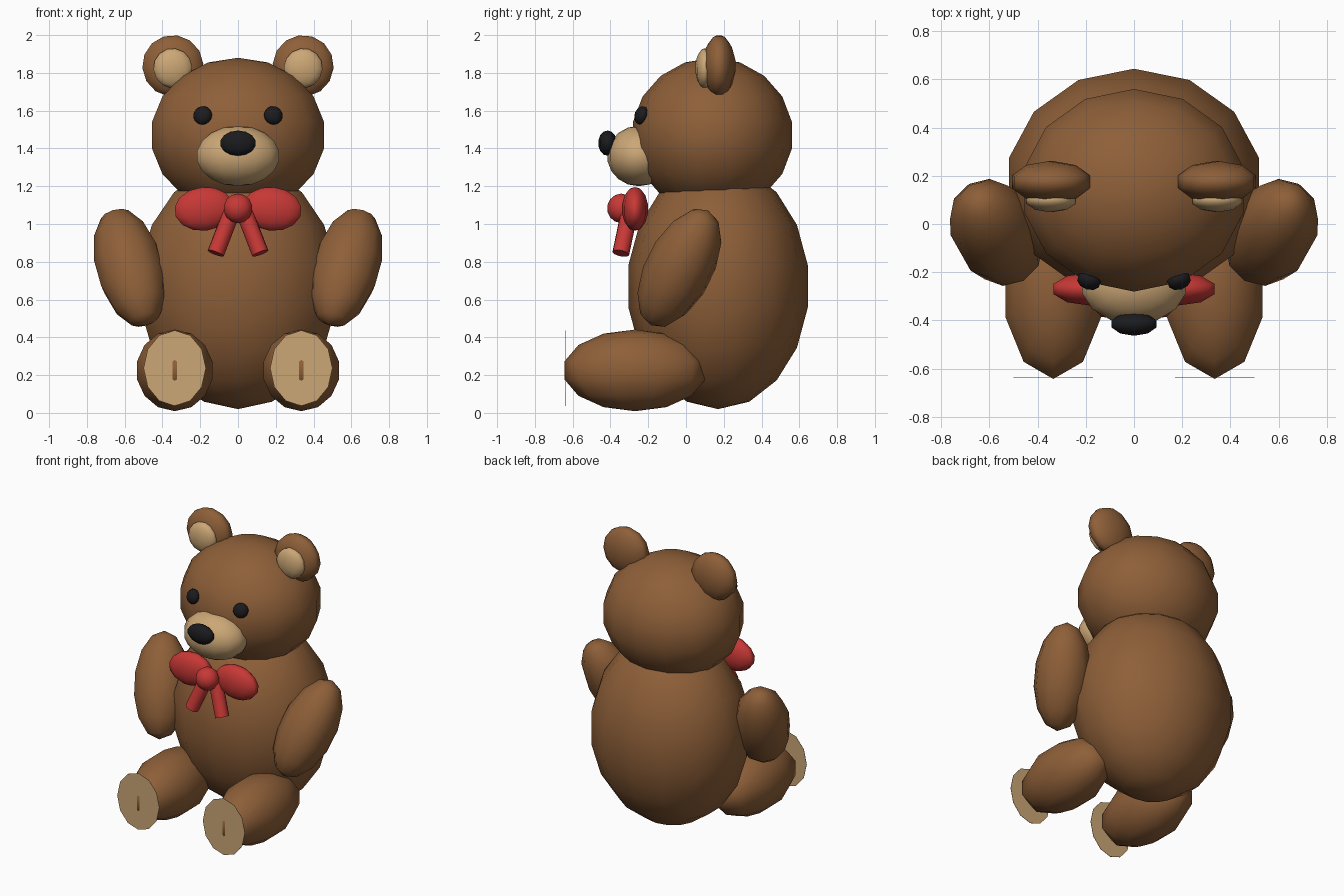
import bpy
from math import radians
from mathutils import Euler, Vector

cube = bpy.data.objects.get("Cube")
if cube:
    bpy.data.objects.remove(cube, do_unlink=True)


def material(name, rgb):
    mat = bpy.data.materials.new(name)
    mat.use_nodes = True
    mat.diffuse_color = (*rgb, 1)
    bsdf = mat.node_tree.nodes["Principled BSDF"]
    bsdf.inputs["Base Color"].default_value = (*rgb, 1)
    bsdf.inputs["Roughness"].default_value = 0.8
    return mat


brown = material("brown fur", (0.27, 0.115, 0.04))
cream = material("cream plush", (0.60, 0.385, 0.18))
black = material("black plastic", (0.011, 0.011, 0.013))
red = material("red ribbon", (0.57, 0.04, 0.036))


def finish(name, mat):
    obj = bpy.context.object
    obj.name = name
    obj.data.materials.append(mat)
    return obj


def ball(name, mat, loc, radii, segments=10, rings=7, rot=(0, 0, 0)):
    """Smooth low-poly ellipsoid."""
    bpy.ops.mesh.primitive_uv_sphere_add(segments=segments, ring_count=rings,
                                         radius=1, location=loc, rotation=rot)
    obj = finish(name, mat)
    obj.scale = radii
    bpy.ops.object.shade_smooth()
    return obj


def rod(name, mat, start, end, radius, sides):
    """Straight cylinder between two points."""
    start, end = Vector(start), Vector(end)
    axis = end - start
    bpy.ops.mesh.primitive_cylinder_add(
        vertices=sides, radius=radius, depth=axis.length,
        location=(start + end) / 2, rotation=axis.to_track_quat('Z', 'Y').to_euler())
    obj = finish(name, mat)
    bpy.ops.object.shade_smooth_by_angle(angle=radians(50))
    return obj


# Torso and head
ball("body", brown, (0, 0.17, 0.67), (0.54, 0.482, 0.65), 14, 9)
ball("head", brown, (0, 0.14, 1.47), (0.474, 0.427, 0.41), 14, 9)

# Face
ball("muzzle", cream, (0, -0.25, 1.36), (0.225, 0.168, 0.16), 14, 9)
ball("nose", black, (0, -0.415, 1.428), (0.1, 0.05, 0.067))

# Bow knot
ball("bow_knot", red, (0, -0.342, 1.083), (0.08, 0.076, 0.078))

# Paired parts
for side, s in (("left", 1), ("right", -1)):
    ball(side + "_ear", brown, (s * 0.345, 0.175, 1.837), (0.17, 0.088, 0.163),
         rot=(0, radians(s * 17), 0))
    ball(side + "_inner_ear", cream, (s * 0.345, 0.1, 1.825), (0.108, 0.052, 0.105),
         rot=(0, radians(s * 17), 0))
    ball(side + "_eye", black, (s * 0.187, -0.236, 1.575), (0.051, 0.036, 0.05),
         rot=(radians(-15), 0, radians(s * 18)))

    # Arms lean outward and back toward the raised paws
    lean = Vector((s * 0.244, 0.433, 0.868)).to_track_quat('Z', 'Y').to_euler()
    ball(side + "_arm", brown, (s * 0.572, -0.035, 0.768), (0.184, 0.18, 0.35), rot=lean)

    # Legs point forward, with a flat oval pad on each sole
    ball(side + "_leg", brown, (s * 0.335, -0.27, 0.225), (0.215, 0.383, 0.216))
    pad = rod(side + "_foot_pad", cream, (s * 0.335, -0.637, 0.237),
              (s * 0.335, -0.635, 0.237), 1, 12)
    pad.rotation_euler = Euler((radians(90), 0, 0))
    pad.scale = (0.165, 0.2, 1)

    # Bow loops and tails
    ball(side + "_bow_loop", red, (s * 0.18, -0.27, 1.08), (0.165, 0.07, 0.116),
         rot=(0, radians(s * 6), 0))
    rod(side + "_bow_tail", red, (s * 0.035, -0.3, 1.06), (s * 0.118, -0.345, 0.845),
        0.046, 10)
